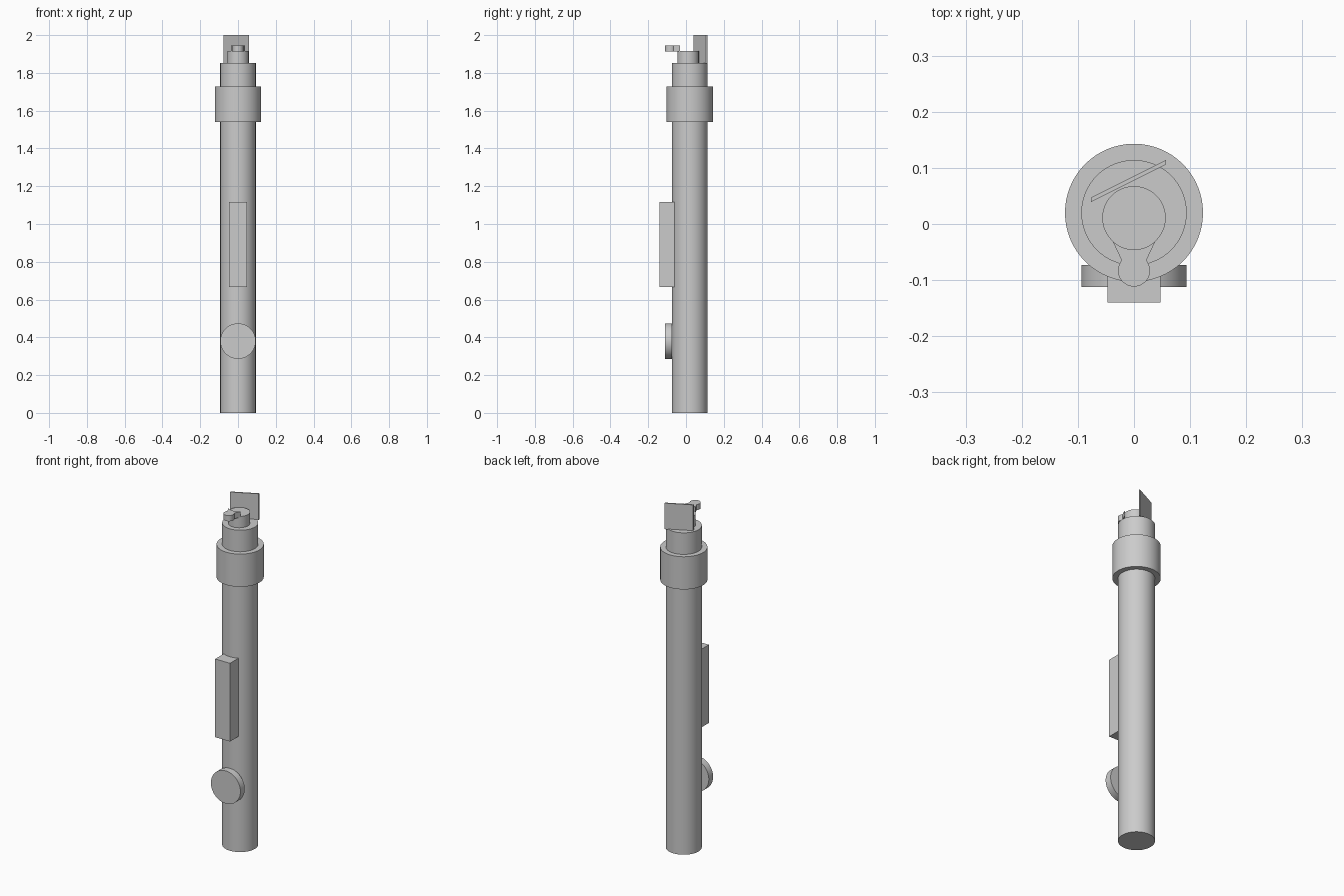
import bpy, bmesh
from math import sin, cos, atan2, pi, radians

cube = bpy.data.objects.get("Cube")
if cube:
    bpy.data.objects.remove(cube, do_unlink=True)

grey = bpy.data.materials.new("plain_grey")
grey.use_nodes = True
colour = (0.6, 0.6, 0.6, 1)
grey.diffuse_color = colour
grey.node_tree.nodes["Principled BSDF"].inputs["Base Color"].default_value = colour


def finish(obj, name, smooth=True):
    obj.name = obj.data.name = name
    obj.data.materials.append(grey)
    if smooth:
        bpy.ops.object.select_all(action='DESELECT')
        bpy.context.view_layer.objects.active = obj
        obj.select_set(True)
        bpy.ops.object.shade_smooth_by_angle(angle=radians(30))
    return obj


def cylinder(name, radius, y, z0, z1):
    bpy.ops.mesh.primitive_cylinder_add(vertices=64, radius=radius, depth=z1 - z0,
                                        location=(0, y, (z0 + z1) / 2))
    return finish(bpy.context.object, name)


def prism(name, outline, z0, z1, smooth=False):
    """Extrude a flat xy outline from z0 up to z1."""
    bm = bmesh.new()
    face = bm.faces.new([bm.verts.new((x, y, z0)) for x, y in outline])
    top = bmesh.ops.extrude_face_region(bm, geom=[face])["geom"]
    bmesh.ops.translate(bm, vec=(0, 0, z1 - z0),
                        verts=[v for v in top if isinstance(v, bmesh.types.BMVert)])
    bmesh.ops.recalc_face_normals(bm, faces=bm.faces)
    mesh = bpy.data.meshes.new(name)
    bm.to_mesh(mesh)
    bm.free()
    obj = bpy.data.objects.new(name, mesh)
    bpy.context.collection.objects.link(obj)
    return finish(obj, name, smooth)


def arc(cy, radius, a0, a1, steps):
    angles = [a0 + (a1 - a0) * i / steps for i in range(steps + 1)]
    return [(radius * cos(a), cy + radius * sin(a)) for a in angles]


# Main tube, collar and top stub
axis_y = 0.02
cylinder("shaft", 0.094, axis_y, 0, 1.852)
cylinder("collar", 0.123, axis_y, 1.54, 1.728)
stub_y, stub_r = 0.011, 0.0565
cylinder("top_stub", stub_r, stub_y, 1.85, 1.917)

# Round button facing the front
button = cylinder("front_button", 0.094, 0, 0, 0.039)
button.rotation_euler.x = pi / 2
button.location = (0, -0.0925, 0.38)

# Raised grip block on the front
prism("grip_block", [(-0.047, -0.14), (0.047, -0.14), (0.047, -0.06), (-0.047, -0.06)],
      0.666, 1.116)

# Thumb lever: round tab, flared neck and a hollow that follows the stub
tab_y, tab_r = -0.083, 0.0285
neck = atan2(0.018, 0.022)
flare = atan2(-0.04, 0.036)
lever = arc(tab_y, tab_r, pi - neck, 2 * pi + neck, 32)
lever += arc(stub_y, stub_r, flare, -pi - flare, 16)
prism("thumb_lever", lever, 1.912, 1.945, smooth=True)

# Slanted thin plate standing behind the stub
prism("slanted_plate", [(-0.077, 0.039), (0.057, 0.106), (0.057, 0.114), (-0.077, 0.047)],
      1.85, 2.0)
